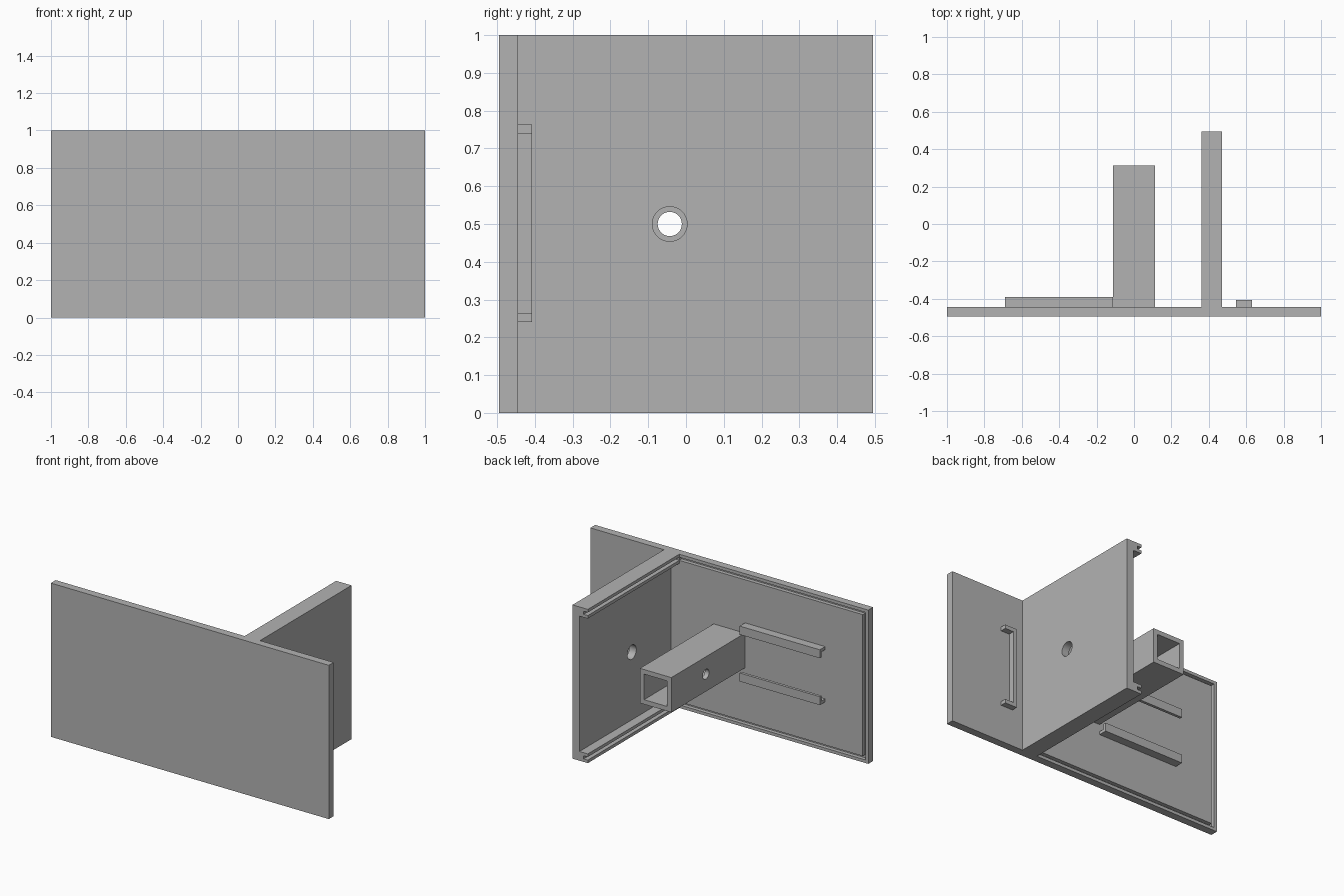
import bpy
import bmesh
import math
from mathutils import Matrix

if "Cube" in bpy.data.objects:
    bpy.data.objects.remove(bpy.data.objects["Cube"], do_unlink=True)

grey = bpy.data.materials.new("plain grey")
grey.use_nodes = True
grey.diffuse_color = (0.45, 0.45, 0.45, 1)
grey.node_tree.nodes["Principled BSDF"].inputs["Base Color"].default_value = grey.diffuse_color

BACK = -0.445      # back face of the main panel
END = 0.495        # free end of the dividing wall
SLOT = 0.02        # width of the grooves and their lips


def add(name, bm):
    bmesh.ops.recalc_face_normals(bm, faces=bm.faces)
    mesh = bpy.data.meshes.new(name)
    bm.to_mesh(mesh)
    bm.free()
    mesh.materials.append(grey)
    obj = bpy.data.objects.new(name, mesh)
    bpy.context.collection.objects.link(obj)
    return obj


def box(name, x, y, z):
    bm = bmesh.new()
    bmesh.ops.create_cube(bm, size=1)
    for v in bm.verts:
        v.co = [r[0] if c < 0 else r[1] for c, r in zip(v.co, (x, y, z))]
    return add(name, bm)


def extrude(name, outline, axis, start, end):
    """Extrude an outline along x (points are y, z) or along y (points are x, z)."""
    bm = bmesh.new()
    verts = [bm.verts.new((start, a, z) if axis == "x" else (a, start, z)) for a, z in outline]
    face = bm.faces.new(verts)
    moved = bmesh.ops.extrude_face_region(bm, geom=[face])["geom"]
    step = end - start
    bmesh.ops.translate(bm, vec=(step, 0, 0) if axis == "x" else (0, step, 0),
                        verts=[v for v in moved if isinstance(v, bmesh.types.BMVert)])
    return add(name, bm)


def rod_along_x(name, radius, x):
    bm = bmesh.new()
    bmesh.ops.create_cone(bm, cap_ends=True, segments=40, radius1=radius, radius2=radius, depth=0.5)
    place = Matrix.Translation((x, -0.043, 0.5)) @ Matrix.Rotation(math.pi / 2, 4, "Y")
    bmesh.ops.transform(bm, matrix=place, verts=bm.verts)
    return add(name, bm)


def cut(obj, cutters):
    for cutter in cutters:
        cutter.hide_render = True
        mod = obj.modifiers.new("cut", "BOOLEAN")
        mod.operation = "DIFFERENCE"
        mod.solver = "EXACT"
        mod.object = cutter
    graph = bpy.context.evaluated_depsgraph_get()
    mesh = bpy.data.meshes.new_from_object(obj.evaluated_get(graph))
    obj.modifiers.clear()
    obj.data = mesh
    for cutter in cutters:
        bpy.data.objects.remove(cutter, do_unlink=True)


def smooth(obj):
    bpy.ops.object.select_all(action="DESELECT")
    obj.select_set(True)
    bpy.context.view_layer.objects.active = obj
    bpy.ops.object.shade_smooth_by_angle(angle=math.radians(30))


# Main panel with a groove around three sides of the large bay
panel = box("main_panel", (-1, 1), (-0.495, BACK), (0, 1))
depth = (BACK - 0.025, BACK + 0.1)
near, far = SLOT, 2 * SLOT
cut(panel, [
    box("bottom_groove", (near - 1, 0.36), depth, (near, far)),
    box("top_groove", (near - 1, 0.36), depth, (1 - far, 1 - near)),
    box("end_groove", (near - 1, far - 1), depth, (near + 0.001, 1 - near - 0.001)),
])

# Dividing wall, with a grooved flange along its top and bottom edges
lip, root, web = 0.36, 0.39, 0.42
lower = [(lip, 0), (lip, near), (root, near), (root, far), (lip, far),
         (lip, 3 * SLOT), (web, 3 * SLOT)]
upper = [(x, 1 - z) for x, z in reversed(lower)]
wall = extrude("dividing_wall", lower + upper + [(0.47, 1), (0.47, 0)], "y", BACK, END)
cut(wall, [rod_along_x("wall_hole", 0.046, 0.45)])
smooth(wall)

# Hollow square tube with a cross hole
tube = box("square_tube", (-0.113, 0.113), (BACK, 0.312), (0.387, 0.613))
cut(tube, [box("tube_bore", (-0.083, 0.083), (BACK, 0.4), (0.417, 0.583)),
           rod_along_x("tube_hole", 0.032, 0)])
smooth(tube)

# Pair of hooked rails facing each other
hook = [(BACK, 0.18), (-0.39, 0.18), (-0.39, 0.125), (-0.408, 0.125), (-0.408, 0.16), (BACK, 0.16)]
for name, side in (("upper_rail", 1), ("lower_rail", -1)):
    extrude(name, [(y, 0.5 + side * z) for y, z in hook], "x", -0.69, -0.113)

# C-shaped bracket in the small bay
inner, spine, outer = 0.545, 0.57, 0.632
bracket = [(inner, 0.24), (outer, 0.24), (outer, 0.265), (spine, 0.265),
           (spine, 0.738), (outer, 0.738), (outer, 0.763), (inner, 0.763)]
extrude("small_bracket", bracket, "y", BACK, -0.407)
